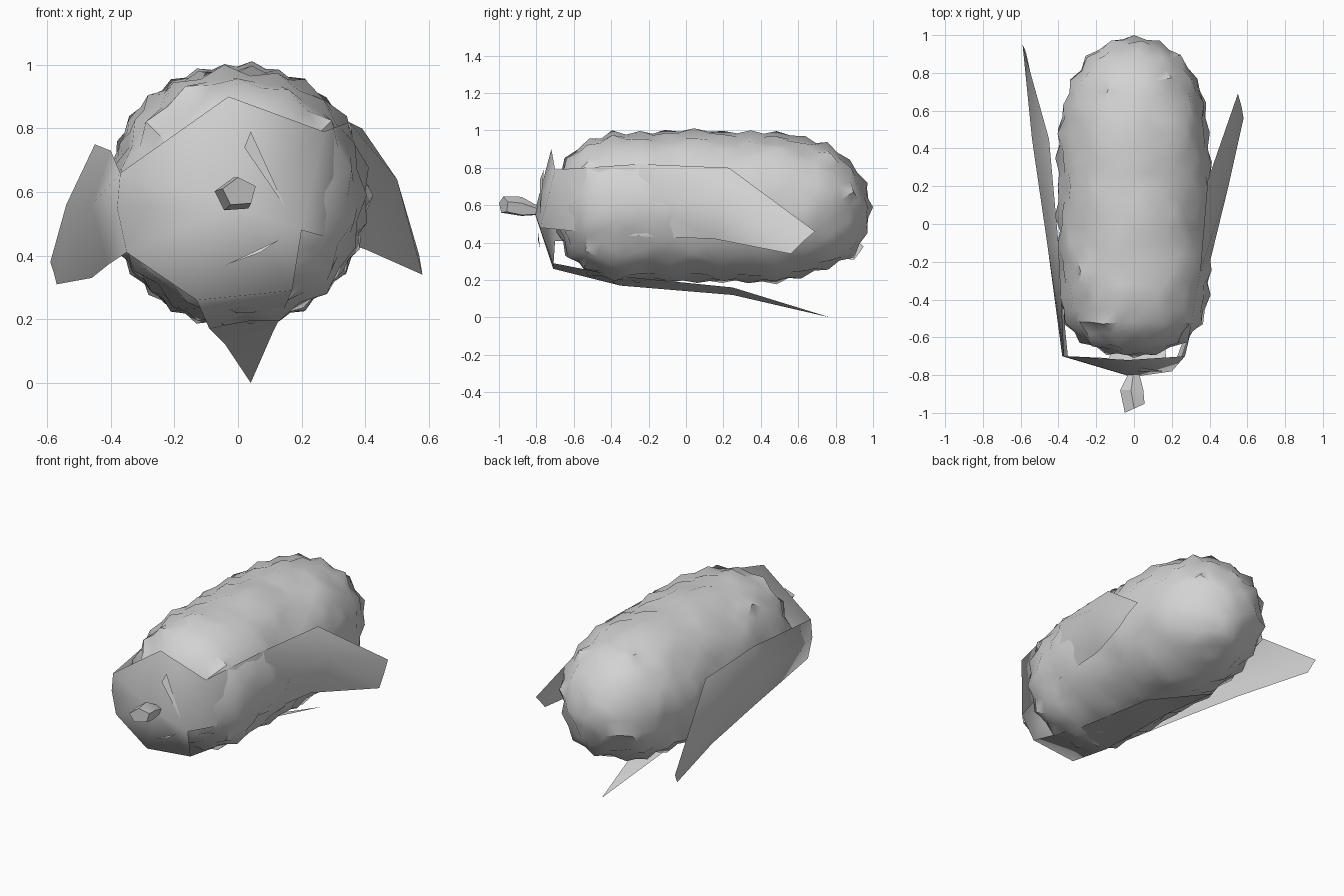
import bpy, bmesh, math, random
from mathutils import Vector

random.seed(4)
cube = bpy.data.objects.get("Cube")
if cube:
    bpy.data.objects.remove(cube, do_unlink=True)

grey = bpy.data.materials.new("plain_grey")
grey.use_nodes = True
grey.diffuse_color = (0.65, 0.65, 0.65, 1)
grey.node_tree.nodes["Principled BSDF"].inputs["Base Color"].default_value = (0.65, 0.65, 0.65, 1)


def finish(name, bm, angle):
    """Turn a bmesh into a smooth shaded object with sharp creases."""
    bmesh.ops.remove_doubles(bm, verts=bm.verts, dist=0.0005)
    bmesh.ops.triangulate(bm, faces=bm.faces)
    bmesh.ops.recalc_face_normals(bm, faces=bm.faces)
    mesh = bpy.data.meshes.new(name)
    bm.to_mesh(mesh)
    bm.free()
    mesh.materials.append(grey)
    obj = bpy.data.objects.new(name, mesh)
    bpy.context.collection.objects.link(obj)
    bpy.ops.object.select_all(action='DESELECT')
    obj.select_set(True)
    bpy.context.view_layer.objects.active = obj
    bpy.ops.object.shade_smooth_by_angle(angle=math.radians(angle))


def loft(bm, rows, closed=False):
    """Bridge rows of points into a sheet or tube."""
    grid = [[bm.verts.new(p) for p in row] for row in rows]
    n = len(rows[0])
    for a, b in zip(grid, grid[1:]):
        for i in range(n if closed else n - 1):
            j = (i + 1) % n
            bm.faces.new((a[i], a[j], b[j], b[i]))
    if closed:
        bm.faces.new(grid[0])
        bm.faces.new(grid[-1])


def bridge_rings(bm, a, b):
    """Triangulate between two rings of (angle, vertex) with different counts."""
    na, nb = len(a), len(b)
    i = j = 0
    while i < na or j < nb:
        next_a = a[i + 1][0] if i + 1 < na else a[0][0] + math.tau
        next_b = b[j + 1][0] if j + 1 < nb else b[0][0] + math.tau
        va, vb = a[i % na][1], b[j % nb][1]
        if nb == 1 or j >= nb or (na > 1 and i < na and next_a <= next_b):
            i += 1
            bm.faces.new((va, vb, a[i % na][1]))
            if nb == 1 and i == na:
                break
        else:
            j += 1
            bm.faces.new((va, vb, b[j % nb][1]))
            if na == 1 and j == nb:
                break


# Cob outline, walked in even steps so kernels keep one size
outline = []
for k in range(801):
    t = math.sin(math.pi * (k / 800 - 0.5))
    r = 0.415 * math.sqrt(max(0, 1 - abs(t) ** (3.5 if t > 0 else 7)))
    outline.append(Vector((r, 0.145 + 0.855 * t)))
walked = [0]
for p, q in zip(outline, outline[1:]):
    walked.append(walked[-1] + (q - p).length)

# Staggered rings of kernel peaks
bm = bmesh.new()
ring_total = 15
rings = []
for k in range(ring_total + 1):
    goal = walked[-1] * k / ring_total
    r, y = outline[min(range(len(walked)), key=lambda m: abs(walked[m] - goal))]
    count = max(1, round(math.tau * r / 0.17))
    ring = []
    for m in range(count):
        a = math.tau * (m + 0.5 * (k % 2)) / count
        jr = r + random.uniform(-0.008, 0.01) if count > 1 else 0
        jy = y + (random.uniform(-0.015, 0.015) if 1 < k < ring_total - 1 else 0)
        ring.append((a, bm.verts.new((jr * math.cos(a), jy, 0.59 + jr * math.sin(a)))))
    rings.append(ring)
for a, b in zip(rings, rings[1:]):
    bridge_rings(bm, a, b)

# Valleys between the peaks
for v in bm.verts:
    v.tag = True
peak_spots = {v.co.to_tuple(4) for v in bm.verts}
bmesh.ops.subdivide_edges(bm, edges=bm.edges[:], cuts=1, use_grid_fill=True)
for v in bm.verts:
    if v.co.to_tuple(4) not in peak_spots:
        core = Vector((0, min(max(v.co.y, -0.4), 0.65), 0.59))
        v.co += (core - v.co).normalized() * random.uniform(0.008, 0.024)
finish("cob_with_kernels", bm, 40)

# Husk: a cup closing the front end, with three peeled leaves
rim = [(-0.03, -0.72, 0.90), (-0.37, -0.70, 0.66), (-0.38, -0.70, 0.55), (-0.35, -0.70, 0.41),
       (-0.13, -0.71, 0.26), (0.17, -0.71, 0.29), (0.20, -0.78, 0.48), (0.27, -0.70, 0.79)]
bm = bmesh.new()
tip = bm.verts.new((-0.01, -0.81, 0.56))
ring = [bm.verts.new(p) for p in rim]
for i, v in enumerate(ring):
    bm.faces.new((tip, v, ring[(i + 1) % len(ring)]))
# Left leaf
loft(bm, [
    [rim[7], rim[6]],
    [(0.35, -0.25, 0.82), (0.34, -0.40, 0.44)]])
loft(bm, [
    [(0.35, -0.25, 0.82), (0.39, -0.25, 0.63), (0.34, -0.40, 0.44)],
    [(0.39, 0.23, 0.80), (0.50, 0.20, 0.64), (0.40, 0.15, 0.42)],
    [(0.55, 0.69, 0.46), (0.57, 0.62, 0.40), (0.58, 0.56, 0.34)]])
# Right leaf
loft(bm, [
    [rim[1], rim[2], rim[3]],
    [(-0.40, -0.10, 0.73), (-0.46, -0.10, 0.56), (-0.41, -0.10, 0.37)],
    [(-0.45, 0.45, 0.75), (-0.54, 0.45, 0.56), (-0.46, 0.40, 0.33)],
    [(-0.59, 0.95, 0.38), (-0.58, 0.93, 0.35), (-0.57, 0.90, 0.31)]])
# Lower leaf
loft(bm, [
    [rim[4], rim[5]],
    [(-0.09, -0.35, 0.17), (0.14, -0.35, 0.22)],
    [(-0.04, 0.25, 0.12), (0.11, 0.25, 0.16)],
    [(0.04, 0.77, 0.0)] * 2])
finish("husk", bm, 100)

# Stubby cut stem
stem = []
for y, r, x, z in [(-0.79, 0.03, 0, 0.57), (-0.88, 0.065, -0.01, 0.59), (-0.975, 0.055, 0.005, 0.60)]:
    row = []
    for k in range(5):
        a = 0.4 + k * math.tau / 5
        slant = 0.025 * math.cos(a) if y < -0.95 else 0
        row.append((x + r * math.cos(a), max(-1, y + slant), z + r * 0.85 * math.sin(a)))
    stem.append(row)
bm = bmesh.new()
loft(bm, stem, closed=True)
finish("stem", bm, 30)

# Kernel slivers poking through the cup
slivers = {"upper_kernel_sliver": [(0.04, -0.76, 0.79), (0.02, -0.78, 0.74), (0.15, -0.78, 0.55)],
           "lower_kernel_sliver": [(-0.04, -0.78, 0.37), (0.13, -0.79, 0.45), (0.07, -0.79, 0.41)]}
for name, points in slivers.items():
    bm = bmesh.new()
    bm.faces.new([bm.verts.new(p) for p in points])
    finish(name, bm, 30)
